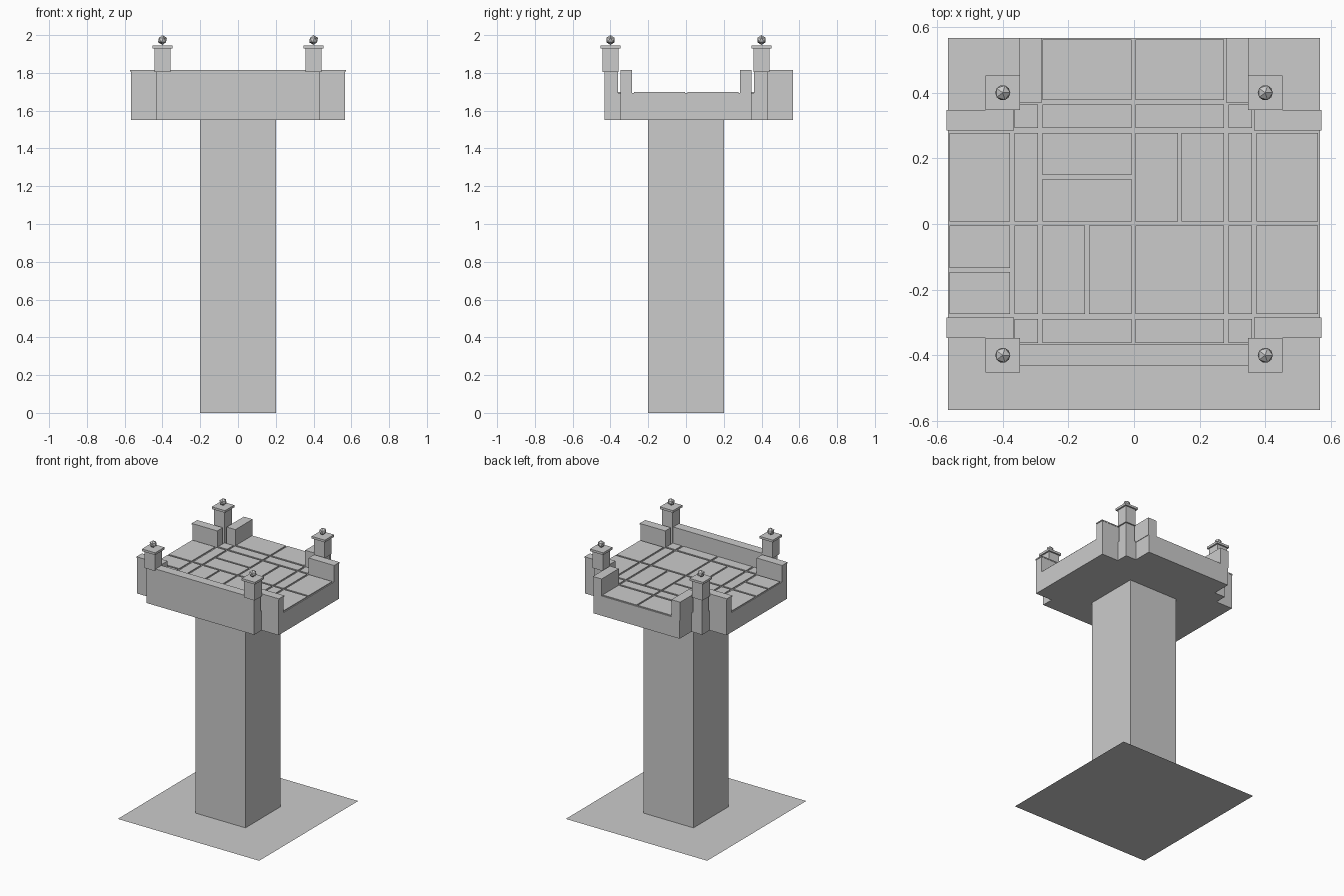
import bpy
import bmesh

cube = bpy.data.objects.get("Cube")
if cube:
    bpy.data.objects.remove(cube, do_unlink=True)

stone = bpy.data.materials.new("grey stone")
stone.use_nodes = True
GREY = (0.6, 0.6, 0.6, 1)
stone.diffuse_color = GREY
stone.node_tree.nodes["Principled BSDF"].inputs["Base Color"].default_value = GREY

EDGE, ARM, PILLAR = 0.567, 0.346, 0.432
UNDER, BED, FLOOR, TOP = 1.55, 1.693, 1.70, 1.816


def add(name, bm):
    mesh = bpy.data.meshes.new(name)
    bm.to_mesh(mesh)
    bm.free()
    mesh.materials.append(stone)
    obj = bpy.data.objects.new(name, mesh)
    bpy.context.collection.objects.link(obj)
    return obj


def box(name, x, y, z):
    bm = bmesh.new()
    bmesh.ops.create_cube(bm, size=1)
    for v in bm.verts:
        v.co = [a + (c + 0.5) * (b - a) for c, (a, b) in zip(v.co, (x, y, z))]
    return add(name, bm)


def mirrored(a, b, side):
    return (a, b) if side > 0 else (-b, -a)


# Ground sheet
bm = bmesh.new()
bmesh.ops.create_grid(bm, x_segments=1, y_segments=1, size=EDGE)
add("ground_sheet", bm)

# Column
box("column", (-0.2, 0.2), (-0.2, 0.2), (0, UNDER))

# Platform bed, one extruded outline: arms left, right and back, flat at the front
half = [(PILLAR, -PILLAR), (PILLAR, -ARM), (EDGE, -ARM), (EDGE, ARM),
        (PILLAR, ARM), (PILLAR, PILLAR), (ARM, PILLAR), (ARM, EDGE)]
outline = half + [(-x, y) for x, y in reversed(half)]
bm = bmesh.new()
face = bm.faces.new([bm.verts.new((x, y, UNDER)) for x, y in outline])
raised = bmesh.ops.extrude_face_region(bm, geom=[face])
for item in raised["geom"]:
    if isinstance(item, bmesh.types.BMVert):
        item.co.z = BED
bmesh.ops.recalc_face_normals(bm, faces=bm.faces)
add("platform", bm)

# Paving slabs: regular rows and columns, some cells split in two
columns = [(-0.562, -0.378), (-0.364, -0.292), (-0.279, -0.008),
           (0.004, 0.275), (0.288, 0.36), (0.373, 0.56)]
rows = [(-0.362, -0.289), (-0.275, -0.005), (0.008, 0.278),
        (0.292, 0.364), (0.378, 0.562)]
split = {(0, 1): "y", (2, 1): "x", (2, 2): "y", (3, 2): "x"}


def halves(span):
    mid = sum(span) / 2
    return [(span[0], mid - 0.006), (mid + 0.006, span[1])]


for i, col in enumerate(columns):
    for j, row in enumerate(rows):
        side_arm = i in (0, 5)
        if (side_arm and j not in (1, 2)) or (j == 4 and i not in (2, 3)):
            continue
        way = split.get((i, j))
        xs = halves(col) if way == "x" else [col]
        ys = halves(row) if way == "y" else [row]
        for x in xs:
            for y in ys:
                box("paving_slab", x, y, (BED - 0.005, FLOOR))

# Front parapet
box("front_parapet", (-PILLAR, PILLAR), (-PILLAR, -0.365), (BED - 0.01, TOP))

for sx, side in ((1, "left"), (-1, "right")):
    # Back arm parapets
    box(f"back_parapet_{side}", mirrored(0.28, 0.35, sx), (0.37, EDGE), (BED - 0.01, TOP))
    for sy, end in ((-1, "front"), (1, "back")):
        tag = f"{end}_{side}"
        # Side arm parapets with a thin coping
        box(f"side_parapet_{tag}", mirrored(0.366, EDGE, sx),
            mirrored(0.287, ARM, sy), (BED - 0.01, TOP - 0.008))
        box(f"coping_{tag}", mirrored(0.366, EDGE + 0.004, sx),
            mirrored(0.285, ARM + 0.002, sy), (TOP - 0.008, TOP))
        # Corner pillar, wider shaft, cap and ball
        box(f"pillar_{tag}", mirrored(0.36, PILLAR, sx),
            mirrored(0.36, PILLAR, sy), (BED - 0.01, TOP))
        box(f"shaft_{tag}", mirrored(0.358, 0.442, sx),
            mirrored(0.358, 0.442, sy), (1.805, 1.93))
        box(f"cap_{tag}", mirrored(0.347, 0.453, sx),
            mirrored(0.347, 0.453, sy), (1.928, 1.944))
        bm = bmesh.new()
        bmesh.ops.create_icosphere(bm, subdivisions=1, radius=0.026)
        ball = add(f"ball_{tag}", bm)
        ball.location = (sx * 0.4, sy * 0.4, 1.974)
